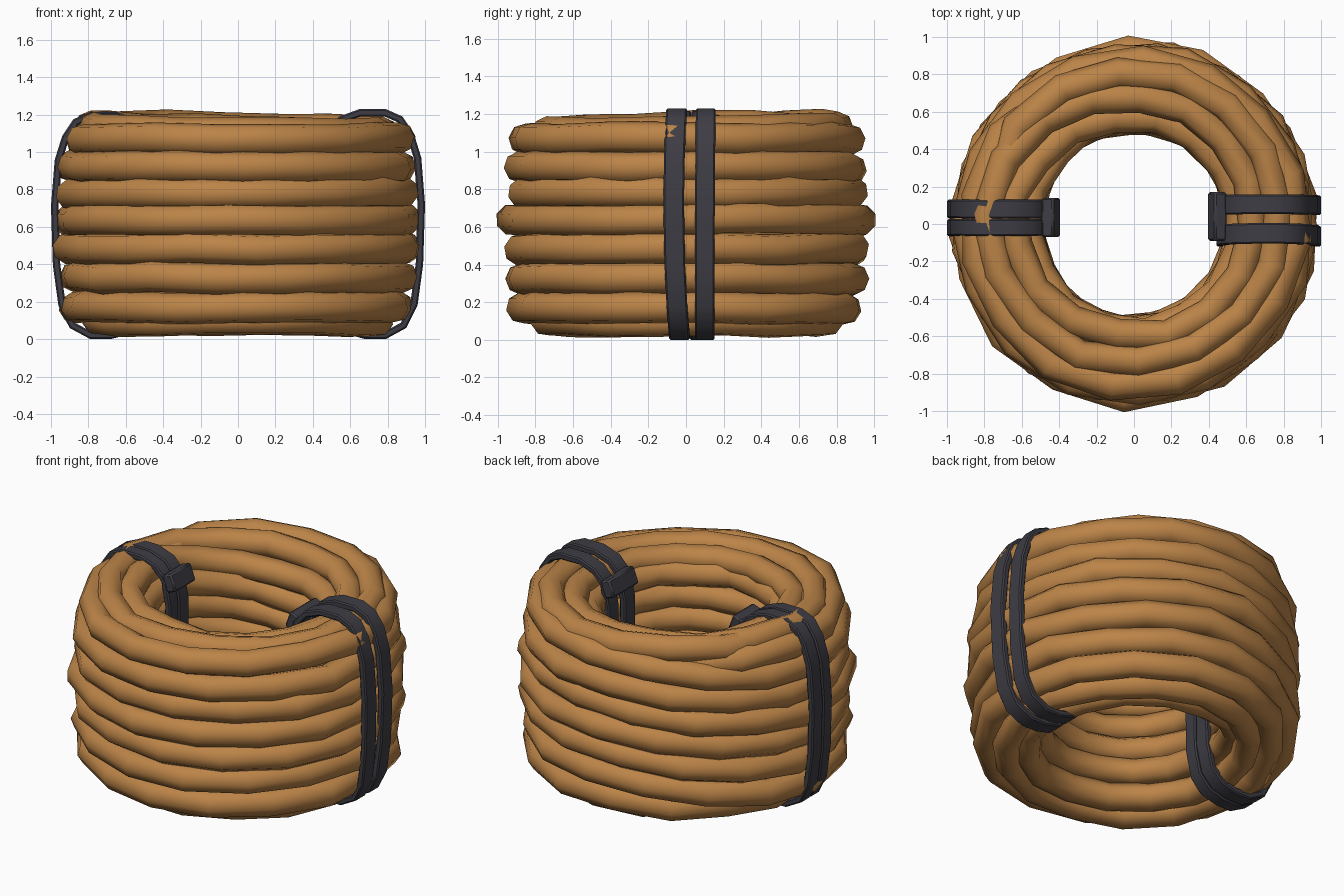
import bpy, bmesh, math, random
from mathutils import Vector

random.seed(4)
if "Cube" in bpy.data.objects:
    bpy.data.objects.remove(bpy.data.objects["Cube"])


def material(name, colour):
    m = bpy.data.materials.new(name)
    m.use_nodes = True
    m.diffuse_color = (*colour, 1)
    m.node_tree.nodes["Principled BSDF"].inputs["Base Color"].default_value = (*colour, 1)
    return m


ROPE = material("tan rope", (0.5, 0.23, 0.064))
STRAP = material("dark strap", (0.048, 0.046, 0.058))


def finish(obj, mat, angle):
    obj.data.materials.append(mat)
    bpy.ops.object.select_all(action='DESELECT')
    obj.select_set(True)
    bpy.context.view_layer.objects.active = obj
    bpy.ops.object.shade_smooth_by_angle(angle=math.radians(angle))


def mesh_object(name, bm):
    bmesh.ops.recalc_face_normals(bm, faces=bm.faces)
    me = bpy.data.meshes.new(name)
    bm.to_mesh(me)
    bm.free()
    obj = bpy.data.objects.new(name, me)
    bpy.context.collection.objects.link(obj)
    return obj


# Rope: one continuous winding, (radius, height) of each turn:
# down the outside, in along the bottom, up the inside, out along the top
THICK = 0.084
START = 170
outside = [(0.86, 1.07), (0.885, 0.92), (0.89, 0.78), (0.915, 0.64),
           (0.9, 0.485), (0.88, 0.33), (0.87, 0.17)]
bottom = [(0.76, 0.1), (0.63, 0.12)]
inside = [(0.575, 0.27 + 0.145 * i) for i in range(6)]
top = [(0.65, 1.09), (0.785, 1.115)]
turns = outside + bottom + inside + top
STEPS = 15.6  # not whole, so the corners of neighbouring turns are staggered


def polar(degrees, rad, h, shift=0):
    a = math.radians(degrees)
    return (rad * math.cos(a), rad * math.sin(a) + shift, h)


# the first end rises from within the bundle
points = [polar(START - 75, 0.74, 0.98), polar(START - 50, 0.8, 1.03), polar(START - 24, 0.85, 1.06)]
for n in range(int(len(turns) * STEPS)):
    i = int(n / STEPS)
    f = n / STEPS - i
    r, z = turns[i]
    r2, z2 = turns[min(i + 1, len(turns) - 1)]
    on_top = i >= len(turns) - len(top)
    angle = START + 360 * f
    # each turn lies level, then steps to the next at the back
    t = min(max((f - 0.78) / 0.22, 0), 1)
    rad = r + (r2 - r) * t + random.uniform(-0.015, 0.015)
    h = z + (z2 - z) * t + random.uniform(-0.008, 0.008)
    if on_top:
        h += 0.022 * math.cos(math.radians(angle - 135))
    points.append(polar(angle, rad, h, 0.04 * on_top))
# the last end sinks back into the bundle
points += [polar(START + 5, 0.76, 1.08), polar(START + 30, 0.73, 0.99)]

curve = bpy.data.curves.new("rope_path", 'CURVE')
curve.dimensions = '3D'
curve.bevel_depth = THICK
curve.bevel_resolution = 2
curve.use_fill_caps = True
spline = curve.splines.new('POLY')
spline.points.add(len(points) - 1)
for p, co in zip(spline.points, points):
    p.co = (*co, 1)
path = bpy.data.objects.new("rope_path", curve)
bpy.context.collection.objects.link(path)
bpy.context.view_layer.update()
rope_mesh = bpy.data.meshes.new_from_object(path.evaluated_get(bpy.context.evaluated_depsgraph_get()))
bpy.data.objects.remove(path)
rope = bpy.data.objects.new("rope_coil", rope_mesh)
bpy.context.collection.objects.link(rope)
rope.data.materials.clear()
finish(rope, ROPE, 50)

# Straps: flat bands looped around the coil's cross-section
LOOP = [Vector(p) for p in [
    (0.68, 0.0), (0.79, 0.0), (0.9, 0.06), (0.96, 0.18), (0.99, 0.4), (1.0, 0.72),
    (0.98, 0.97), (0.94, 1.1), (0.88, 1.19), (0.79, 1.23), (0.65, 1.23), (0.54, 1.19),
    (0.47, 1.11), (0.44, 0.95), (0.44, 0.6), (0.45, 0.27), (0.49, 0.11), (0.57, 0.03)]]


def strap(name, side, height, y_low, y_mid, y_high, width):
    bm = bmesh.new()
    n, rings = len(LOOP), []
    for i, p in enumerate(LOOP):
        tangent = (LOOP[(i + 1) % n] - LOOP[i - 1]).normalized()
        inner = p - Vector((tangent.y, -tangent.x)) * 0.04
        # the band leans and bows slightly sideways
        t = p.y / 1.23
        y = y_low + (y_high - y_low) * t + 4 * t * (1 - t) * (y_mid - (y_low + y_high) / 2)
        rings.append([bm.verts.new((side * q.x, y + e * width / 2, q.y * height / 1.23))
                      for q, e in ((p, -1), (p, 1), (inner, 1), (inner, -1))])
    for i in range(n):
        a, b = rings[i], rings[(i + 1) % n]
        for j in range(4):
            k = (j + 1) % 4
            bm.faces.new((a[j], a[k], b[k], b[j]))
    obj = mesh_object(name, bm)
    finish(obj, STRAP, 40)
    bevel = obj.modifiers.new("soft_edges", 'BEVEL')
    bevel.width = 0.008
    bevel.angle_limit = math.radians(60)
    bevel.limit_method = 'ANGLE'


strap("left_strap_front", 1, 1.23, -0.035, -0.065, -0.05, 0.11)
strap("left_strap_back", 1, 1.23, 0.1, 0.1, 0.105, 0.105)
strap("right_strap_front", -1, 1.215, -0.03, -0.02, -0.018, 0.09)
strap("right_strap_back", -1, 1.215, 0.07, 0.08, 0.08, 0.1)


# Buckles joining each pair of bands at the inner top edge
def buckle(name, side, y, length):
    bm = bmesh.new()
    bmesh.ops.create_cube(bm, size=1)
    for v in bm.verts:
        v.co = Vector((v.co.x * 0.07, v.co.y * length, v.co.z * 0.11))
    obj = mesh_object(name, bm)
    obj.location = (side * 0.445, y, 1.09)
    obj.rotation_euler.y = side * math.radians(20)
    finish(obj, STRAP, 30)
    bevel = obj.modifiers.new("soft_edges", 'BEVEL')
    bevel.width = 0.01


buckle("left_buckle", 1, 0.04, 0.26)
buckle("right_buckle", -1, 0.035, 0.21)
